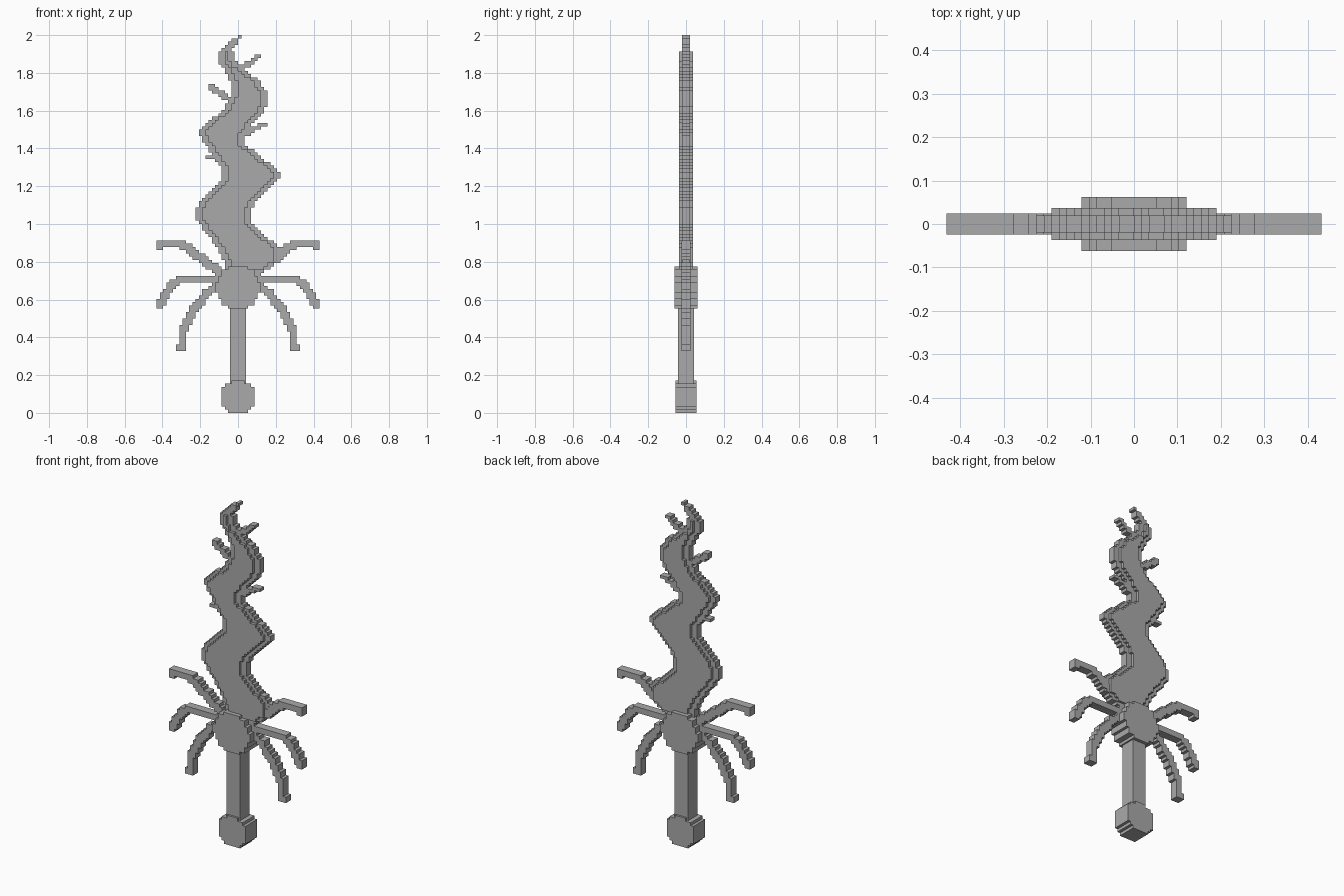
import bpy, bmesh, math

if "Cube" in bpy.data.objects:
    bpy.data.objects.remove(bpy.data.objects["Cube"])

C = 2 / 116  # size of one grid step
steel = bpy.data.materials.new("grey")
steel.diffuse_color = (0.40, 0.40, 0.40, 1)
steel.use_nodes = True
steel.node_tree.nodes["Principled BSDF"].inputs["Base Color"].default_value = steel.diffuse_color


def shell(name, cells, depth, buried=frozenset()):
    """Closed blocky plate from (column, row) cells, without faces between cells."""
    bm = bmesh.new()
    cache = {}

    def v(i, j, s):
        key = (i, j, s)
        if key not in cache:
            cache[key] = bm.verts.new((i * C, s * depth, j * C))
        return cache[key]

    for i, j in sorted(cells):
        corners = [(i, j), (i + 1, j), (i + 1, j + 1), (i, j + 1)]
        bm.faces.new([v(*p, -1) for p in corners])
        bm.faces.new([v(*p, 1) for p in reversed(corners)])
        for k, (dx, dz) in enumerate([(0, -1), (1, 0), (0, 1), (-1, 0)]):
            n = (i + dx, j + dz)
            if n not in cells and n not in buried:
                a, b = corners[k], corners[(k + 1) % 4]
                bm.faces.new([v(*b, -1), v(*a, -1), v(*a, 1), v(*b, 1)])
    bmesh.ops.dissolve_limit(bm, angle_limit=0.01, verts=bm.verts, edges=bm.edges)
    mesh = bpy.data.meshes.new(name)
    bm.to_mesh(mesh)
    bm.free()
    mesh.materials.append(steel)
    ob = bpy.data.objects.new(name, mesh)
    bpy.context.collection.objects.link(ob)


def stroke(points, width):
    """Cells covered by a square brush dragged along a path."""
    cells = set()
    for (x0, z0), (x1, z1) in zip(points, points[1:]):
        n = int(3 * max(abs(x1 - x0), abs(z1 - z0))) + 1
        for k in range(n + 1):
            x = math.floor(x0 + (x1 - x0) * k / n + 0.5)
            z = math.floor(z0 + (z1 - z0) * k / n + 0.5)
            cells |= {(x - 1 + a, z - 1 + b) for a in range(width) for b in range(width)}
    return cells


def disc(cz, r):
    """Stepped round plate centred on x = 0."""
    n = int(r) + 1
    z0 = math.floor(cz)
    return {(i, j) for i in range(-n, n) for j in range(z0 - n, z0 + n + 1)
            if math.hypot(i + 0.5, j + 0.5 - cz) < r}


def at(profile, z):
    """Column of an edge profile at a given row."""
    for (z0, x0), (z1, x1) in zip(profile, profile[1:]):
        if z0 <= z <= z1:
            return x0 + (x1 - x0) * (z - z0) / (z1 - z0)
    return profile[-1][1]


# Wavy blade: (row, column) corners of the left and right edges
left = [(44, -4), (47, -4.5), (50.5, -6.3), (58.5, -12), (59, -13), (63, -13), (64, -12),
        (68.5, -8), (71, -5.3), (75.4, -5.3), (81, -9), (84, -11.3), (86, -12), (88, -10.5),
        (90, -8.4), (92.6, -4.8), (96, -2.6), (101, -2), (103.6, -3), (105.5, -4.4),
        (107, -6), (111, -6), (112.5, -4.4), (114, -2), (116, 0)]
right = [(44, 10), (46, 11), (46.3, 12.7), (50.8, 12.7), (53.3, 9.7), (55.4, 7), (58.8, 4),
         (62.8, 4), (65.9, 6.5), (67.7, 8), (69.9, 10.5), (72, 13), (74, 13), (75.7, 11),
         (77.8, 8), (80.3, 5), (82, 2.3), (85.2, 2), (89.8, 5), (91.6, 7), (94.7, 9),
         (97.8, 9.4), (99, 8.3), (102.7, 6), (103.6, 4), (105, 2), (107, 0), (108.5, -1),
         (111.6, -1.6), (113, -0.8), (114, 0), (115, 1), (116, 1.2)]
blade = set()
for j in range(44, 116):
    a, b = round(at(left, j + 0.5)), round(at(right, j + 0.5))
    blade |= {(i, j) for i in range(a, max(b, a + 1))}

# Thick middle of the blade, inset from the thin cutting edge
core = {(i, j) for i, j in blade
        if all((i + d, j) in blade for d in (-2, -1, 1, 2))
        and (i, j + 1) in blade and ((i, j - 1) in blade or j == 44)}

# Small barbs growing from the blade
barbs = set()
for path in ([(6, 110), (4, 108), (0, 106)], [(-8, 101), (-8, 100), (-1, 96)],
             [(8, 89), (5, 88), (3, 86)], [(-9, 79), (-6, 80)]):
    for x, z in stroke(path, 1):
        barbs |= {(x + 1, z), (x, z)}

guard = disc(38.5, 6.75)
pommel = {(i, j) for i, j in disc(4.7, 5.4) if 0 <= j < 10}

shell("blade_core", core, 0.037, guard)
shell("blade_edge", (blade | barbs) - core - guard, 0.02, core | guard)
shell("guard_disc", guard, 0.062)
shell("pommel", pommel, 0.055)
shell("grip", {(i, j) for i in range(-3, 3) for j in range(9, 33)} - pommel - guard,
      0.043, pommel | guard)
bpy.data.objects["grip"].scale.x = 0.043 / (3 * C)  # slimmer than three steps

# Curved legs around the guard, mirrored left and right
legs = {
    "upper_leg": [(24, 51), (24, 52), (18, 52), (16, 51), (12, 48), (8, 45), (5, 43)],
    "middle_leg": [(24, 33), (23, 35), (21, 38.4), (18, 41), (6, 41)],
    "lower_leg": [(18, 20), (17, 20), (17, 24), (16, 27), (14, 31), (11, 35), (8, 38), (5, 40)],
}
for name, path in legs.items():
    cells = stroke(path, 2) - guard
    shell(name + "_right", cells, 0.024, guard)
    shell(name + "_left", {(-1 - i, j) for i, j in cells}, 0.024, guard)
